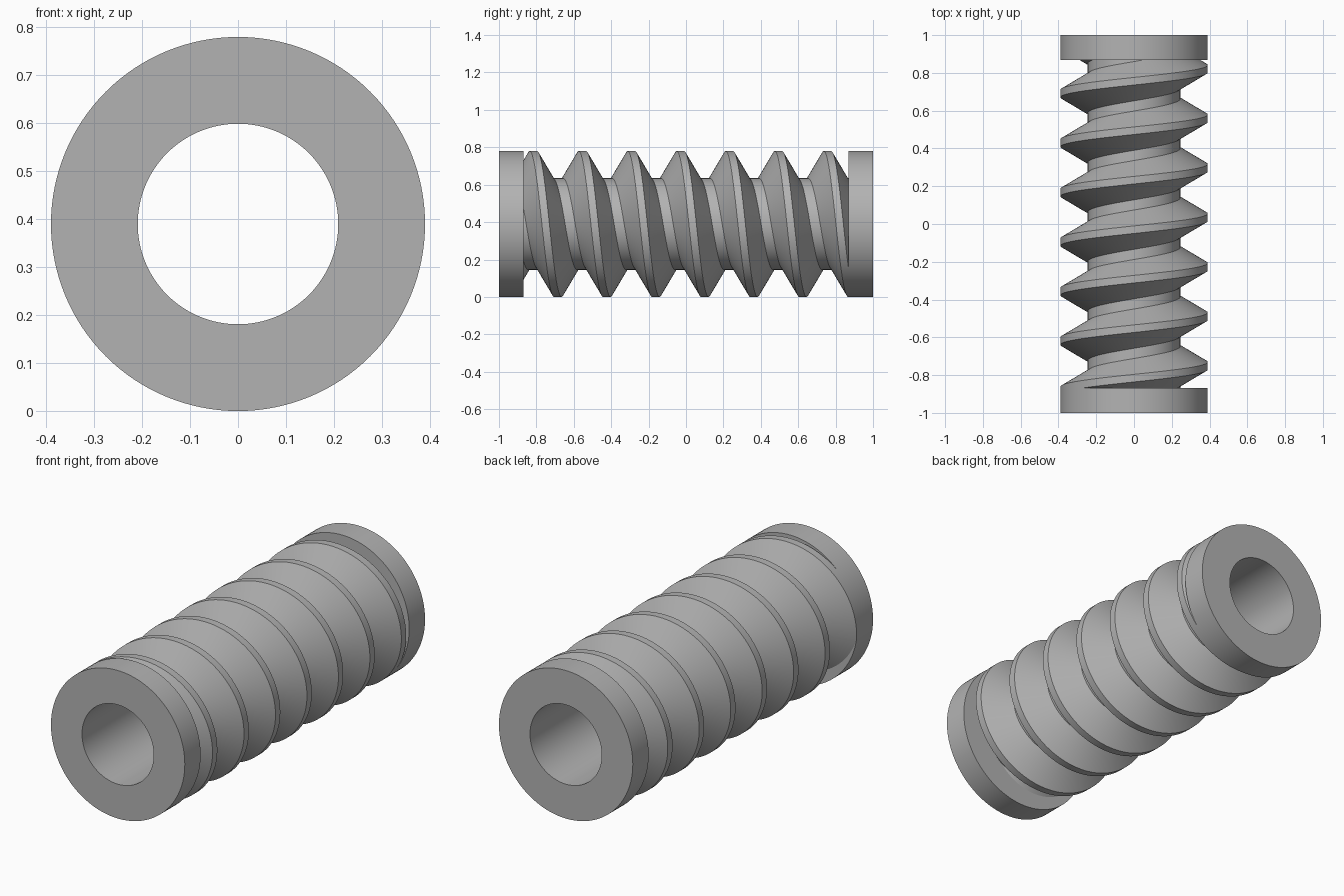
import bpy, bmesh
from math import sin, cos, pi, radians

if "Cube" in bpy.data.objects:
    bpy.data.objects.remove(bpy.data.objects["Cube"], do_unlink=True)

OUTER, ROOT, BORE = 0.39, 0.245, 0.209
COLLAR = 0.868               # inner face of each end collar
PITCH, CREST, FLANK = 0.262, 0.04, 0.084
PHASE = -0.03                # crest position along y at the very top
STEPS = 128

steel = bpy.data.materials.new("grey steel")
steel.use_nodes = True
colour = (0.45, 0.45, 0.45, 1)
steel.diffuse_color = colour
steel.node_tree.nodes["Principled BSDF"].inputs["Base Color"].default_value = colour


def ring_point(bm, r, y, a):
    return bm.verts.new((r * sin(a), y, OUTER + r * cos(a)))


def finish(bm, name):
    bmesh.ops.recalc_face_normals(bm, faces=bm.faces)
    mesh = bpy.data.meshes.new(name)
    bm.to_mesh(mesh)
    bm.free()
    mesh.materials.append(steel)
    obj = bpy.data.objects.new(name, mesh)
    bpy.context.collection.objects.link(obj)
    bpy.ops.object.select_all(action='DESELECT')
    obj.select_set(True)
    bpy.context.view_layer.objects.active = obj
    bpy.ops.object.shade_smooth_by_angle(angle=radians(25))
    return obj


# Bored sleeve with a collar at each end, turned from one closed profile
half = [(BORE, 1), (OUTER, 1), (OUTER, COLLAR), (ROOT - 0.005, COLLAR)]
profile = half + [(r, -y) for r, y in reversed(half)]
bm = bmesh.new()
rings = [[ring_point(bm, r, y, 2 * pi * i / STEPS) for r, y in profile]
         for i in range(STEPS)]
for i in range(STEPS):
    a, b = rings[i], rings[(i + 1) % STEPS]
    for j in range(len(profile)):
        k = (j + 1) % len(profile)
        bm.faces.new((a[j], a[k], b[k], b[j]))
finish(bm, "collared_sleeve")

# Helical thread: one pitch of the trapezoid tooth swept along the axis
c = CREST / 2
foot = c + FLANK
tooth = [(ROOT, -foot), (OUTER, -c), (OUTER, c), (ROOT, foot), (ROOT, PITCH - foot)]
bm = bmesh.new()
previous = None
for i in range(-5 * STEPS, 5 * STEPS + 1):
    row = [ring_point(bm, r, PHASE + y + PITCH * i / STEPS, 2 * pi * i / STEPS)
           for r, y in tooth]
    if previous:
        for j in range(len(tooth) - 1):
            bm.faces.new((previous[j], previous[j + 1], row[j + 1], row[j]))
    previous = row
bmesh.ops.remove_doubles(bm, verts=bm.verts, dist=0.0001)

# Trim the thread where it runs into the collars
for side in (-1, 1):
    bmesh.ops.bisect_plane(bm, geom=bm.verts[:] + bm.edges[:] + bm.faces[:],
                           plane_co=(0, side * COLLAR, 0), plane_no=(0, side, 0),
                           clear_outer=True)
finish(bm, "helical_thread")
